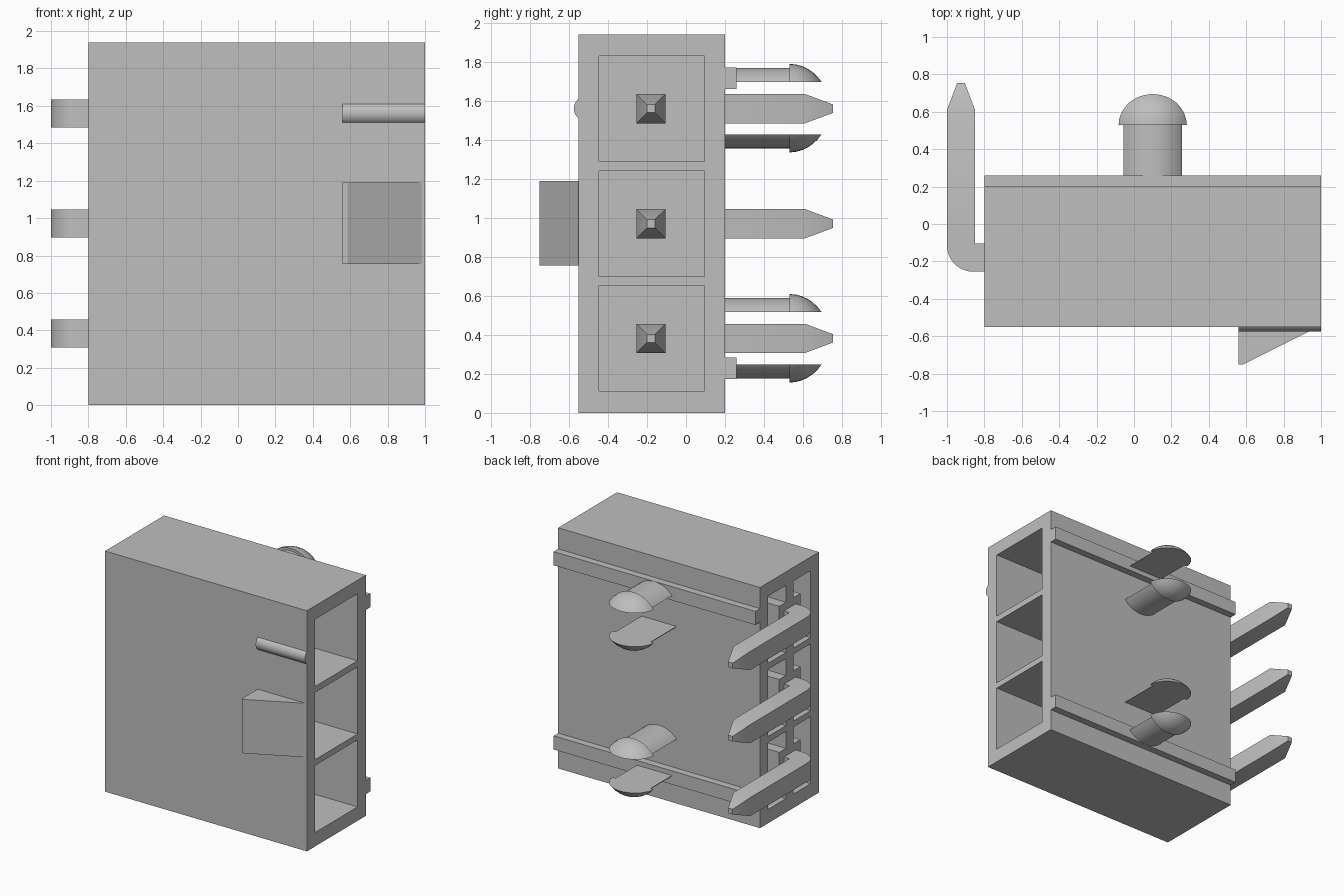
import bpy, bmesh, math
from mathutils import Matrix, Vector

cube = bpy.data.objects.get("Cube")
if cube:
    bpy.data.objects.remove(cube, do_unlink=True)

grey = bpy.data.materials.new("light grey plastic")
grey.use_nodes = True
GREY = (0.52, 0.52, 0.52, 1.0)
grey.diffuse_color = GREY
grey.node_tree.nodes["Principled BSDF"].inputs["Base Color"].default_value = GREY


def finish(bm, name, smooth=False):
    bmesh.ops.recalc_face_normals(bm, faces=bm.faces)
    mesh = bpy.data.meshes.new(name)
    bm.to_mesh(mesh)
    bm.free()
    mesh.materials.append(grey)
    ob = bpy.data.objects.new(name, mesh)
    bpy.context.collection.objects.link(ob)
    if smooth:
        bpy.ops.object.select_all(action='DESELECT')
        ob.select_set(True)
        bpy.context.view_layer.objects.active = ob
        bpy.ops.object.shade_smooth_by_angle(angle=math.radians(30))
    return ob


def add_box(bm, x, y, z):
    """Add a box given (low, high) ranges on each axis."""
    size = [b - a for a, b in (x, y, z)]
    mid = [(a + b) / 2 for a, b in (x, y, z)]
    bmesh.ops.create_cube(bm, size=1, matrix=Matrix.Translation(mid) @ Matrix.Diagonal((*size, 1)))


def boxes(name, *ranges):
    bm = bmesh.new()
    for r in ranges:
        add_box(bm, *r)
    return finish(bm, name)


def add_prism(bm, points, offset):
    """Extrude a planar outline by an offset."""
    face = bm.faces.new([bm.verts.new(p) for p in points])
    new = bmesh.ops.extrude_face_region(bm, geom=[face])["geom"]
    bmesh.ops.translate(bm, vec=offset, verts=[v for v in new if isinstance(v, bmesh.types.BMVert)])


HEIGHT = 1.94
PIN_Z = (0.382, 0.97, 1.56)
PIN_Y = -0.18
Y_IN = (-0.445, 0.095)

# Housing with deep sockets on one end and shallow pockets on the other
housing = boxes("housing", ((-0.8, 1.0), (-0.55, 0.2), (0, HEIGHT)))
cuts = []
for z in PIN_Z:
    cuts.append(((-0.45, 1.1), Y_IN, (z - 0.27, z + 0.27)))
    cuts.append(((-0.9, -0.62), Y_IN, (z - 0.27, z + 0.27)))
cutter = boxes("socket_cutter", *cuts)
cutter.hide_render = True
mod = housing.modifiers.new("sockets", 'BOOLEAN')
mod.operation = 'DIFFERENCE'
mod.solver = 'EXACT'
mod.object = cutter
bpy.context.view_layer.objects.active = housing
bpy.ops.object.modifier_apply(modifier=mod.name)
bpy.data.objects.remove(cutter, do_unlink=True)

# Pin collars and ribs inside the pockets
for i, z in enumerate(PIN_Z, 1):
    px = (-0.8, -0.6)
    boxes(f"pin_collar_{i}",
          (px, (PIN_Y - 0.135, PIN_Y + 0.135), (z - 0.135, z + 0.135)),
          (px, (PIN_Y - 0.05, PIN_Y + 0.05), (z + 0.135, z + 0.27)),
          (px, (PIN_Y - 0.05, PIN_Y + 0.05), (z - 0.27, z - 0.135)))

# Bent pins with tapered tips at both ends
for i, z in enumerate(PIN_Z, 1):
    outline = [(0.6, -0.16), (0.45, -0.105), (-0.85, -0.105), (-0.85, 0.61),
               (-0.905, 0.755), (-0.945, 0.755), (-1.0, 0.61)]
    for k in range(9):
        a = math.pi + k * math.pi / 16
        outline.append((-0.86 + 0.14 * math.cos(a), -0.115 + 0.14 * math.sin(a)))
    outline += [(0.45, -0.255), (0.6, -0.2)]
    bm = bmesh.new()
    add_prism(bm, [(x, y, z - 0.075) for x, y in outline], (0, 0, 0.15))
    for v in bm.verts:
        if v.co.y > 0.7 or v.co.x > 0.55:
            v.co.z = z + (v.co.z - z) * 0.28
    bmesh.ops.connect_verts_concave(bm, faces=[f for f in bm.faces if len(f.verts) > 4])
    # Keep the tapered corners planar
    bmesh.ops.triangulate(bm, faces=[f for f in bm.faces if len(f.verts) > 4])
    finish(bm, f"pin_{i}", smooth=True)

# Stand-off rails along the back
for name, z in (("lower_rail", 0.175), ("upper_rail", 1.66)):
    boxes(name, ((-0.8, 1.0), (0.19, 0.258), (z, z + 0.11)))

# Split pegs with domed heads: a turned profile with the middle slot removed
PEG_X, SLOT = 0.10, 0.135
profile = [(0, 0.15), (0.207, 0.15), (0.207, 0.53), (0.227, 0.53)]
profile += [(0.227 * math.cos(k * math.pi / 20), 0.53 + 0.205 * math.sin(k * math.pi / 20))
            for k in range(1, 10)] + [(0, 0.735)]
for name, z in (("lower_peg", 0.3825), ("upper_peg", 1.5625)):
    for side, s in (("bottom", -1), ("top", 1)):
        bm = bmesh.new()
        verts = [bm.verts.new((r, y, 0)) for r, y in profile]
        edges = [bm.edges.new(pair) for pair in zip(verts, verts[1:])]
        bmesh.ops.spin(bm, geom=verts + edges, cent=(0, 0, 0), axis=(0, 1, 0),
                       angle=2 * math.pi, steps=40)
        bmesh.ops.remove_doubles(bm, verts=bm.verts, dist=1e-4)
        cut = bmesh.ops.bisect_plane(bm, geom=bm.verts[:] + bm.edges[:] + bm.faces[:],
                                     plane_co=(0, 0, s * SLOT), plane_no=(0, 0, s),
                                     clear_inner=True)["geom_cut"]
        rim = [e for e in cut if isinstance(e, bmesh.types.BMEdge)]
        bmesh.ops.holes_fill(bm, edges=rim, sides=0)
        bmesh.ops.translate(bm, vec=(PEG_X, 0, z), verts=bm.verts)
        finish(bm, f"{name}_{side}_half", smooth=True)

# Rounded key ridge on the front
R, half = 0.0625, math.asin(0.05 / 0.0625)
bm = bmesh.new()
arc = [(0.56, -0.575 + R - R * math.cos(a), 1.56 + R * math.sin(a))
       for a in [half * (k / 6 - 1) for k in range(13)]]
add_prism(bm, [(0.56, -0.54, 1.51)] + arc + [(0.56, -0.54, 1.61)], (0.44, 0, 0))
finish(bm, "key_ridge", smooth=True)

# Wedge-shaped latch on the front
bm = bmesh.new()
wedge = [(0.56, -0.54), (0.56, -0.75), (0.585, -0.75), (0.985, -0.55), (0.985, -0.54)]
add_prism(bm, [(x, y, 0.755) for x, y in wedge], (0, 0, 0.435))
finish(bm, "latch_wedge")
